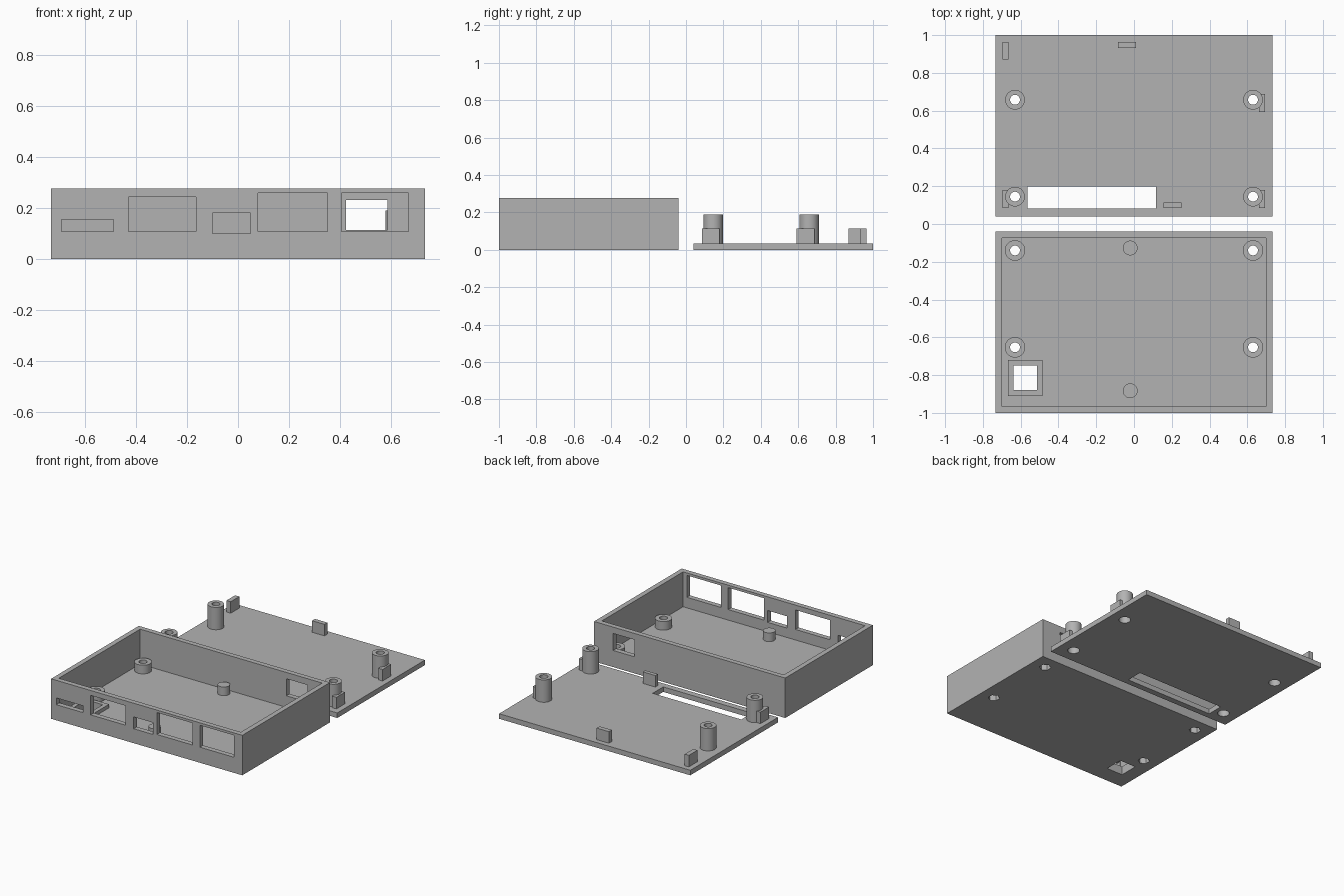
import bpy, math

cube = bpy.data.objects.get("Cube")
if cube:
    bpy.data.objects.remove(cube, do_unlink=True)

grey = bpy.data.materials.new("case_grey")
grey.use_nodes = True
colour = (0.45, 0.45, 0.45, 1)
grey.diffuse_color = colour
grey.node_tree.nodes["Principled BSDF"].inputs["Base Color"].default_value = colour


def block(name, x, y, z):
    """Box from three (min, max) ranges."""
    bpy.ops.mesh.primitive_cube_add(size=1)
    ob = bpy.context.object
    ob.name = name
    for v in ob.data.vertices:
        v.co = [(r[0] + r[1]) / 2 + c * (r[1] - r[0]) for r, c in zip((x, y, z), v.co)]
    return ob


def cylinder(name, centre, radius, z, sides=48):
    bpy.ops.mesh.primitive_cylinder_add(
        vertices=sides, radius=radius, depth=z[1] - z[0],
        location=(*centre, (z[0] + z[1]) / 2))
    bpy.context.object.name = name
    return bpy.context.object


def combine(body, tool, operation):
    """Apply a boolean and discard the tool."""
    bpy.context.view_layer.objects.active = body
    mod = body.modifiers.new("join", "BOOLEAN")
    mod.operation, mod.object, mod.solver = operation, tool, "EXACT"
    bpy.ops.object.modifier_apply(modifier=mod.name)
    bpy.data.objects.remove(tool, do_unlink=True)


def cut(body, tool):
    combine(body, tool, "DIFFERENCE")


def add(body, tool):
    combine(body, tool, "UNION")


def finish(body):
    body.data.materials.clear()
    body.data.materials.append(grey)
    bpy.ops.object.select_all(action="DESELECT")
    body.select_set(True)
    bpy.context.view_layer.objects.active = body
    bpy.ops.object.shade_smooth_by_angle(angle=math.radians(30))


W, GAP, WALL, HEIGHT = 0.733, 0.04, 0.035, 0.277
POST_X = (-0.63, 0.63)
BELOW = -0.1

# Open tray
tray = block("tray", (-W, W), (-1, -GAP), (0, HEIGHT))
cut(tray, block("cavity", (-W + WALL, W - WALL), (-1 + WALL, -GAP - WALL), (WALL, 1)))

# Port windows in the front wall
for x, z in [((-0.693, -0.489), (0.108, 0.155)), ((-0.43, -0.164), (0.108, 0.243)),
             ((-0.1, 0.05), (0.1, 0.182)), ((0.078, 0.352), (0.108, 0.26)),
             ((0.407, 0.669), (0.108, 0.26))]:
    cut(tray, block("port", x, (-1.1, -0.95), z))

# Window in the back wall
cut(tray, block("back_port", (0.423, 0.587), (-0.1, 0), (0.115, 0.233)))

# Tray bosses with hexagonal nut pockets underneath, and solid pins
for x in POST_X:
    for y in (-0.14, -0.653):
        add(tray, cylinder("boss", (x, y), 0.054, (0.01, 0.095)))
        cut(tray, cylinder("bore", (x, y), 0.026, (BELOW, 0.3)))
        cut(tray, cylinder("nut_pocket", (x, y), 0.038, (BELOW, 0.05), 6))
for y in (-0.127, -0.883):
    add(tray, cylinder("pin", (-0.02, y), 0.039, (0.01, 0.095)))

# Square opening with a raised rim
add(tray, block("rim", (-0.667, -0.485), (-0.91, -0.72), (0.01, 0.06)))
cut(tray, block("opening", (-0.638, -0.513), (-0.88, -0.748), (BELOW, 0.2)))
finish(tray)

# Flat lid with a long slot
lid = block("lid", (-W, W), (GAP, 1), (0, WALL))
cut(lid, block("slot", (-0.563, 0.117), (0.082, 0.198), (BELOW, 0.2)))

# Locating tabs around the lid edge
LEFT, RIGHT = (-0.697, -0.665), (0.661, 0.694)
for x, y in [(LEFT, (0.87, 0.964)), (LEFT, (0.086, 0.18)),
             (RIGHT, (0.592, 0.687)), (RIGHT, (0.086, 0.18)),
             ((-0.084, 0.01), (0.932, 0.964)), ((0.156, 0.252), (0.086, 0.113))]:
    add(lid, block("tab", x, y, (0.01, 0.115)))

# Lid posts with round screw-head pockets underneath
for x in POST_X:
    for y in (0.145, 0.658):
        add(lid, cylinder("post", (x, y), 0.052, (0.01, 0.19)))
        cut(lid, cylinder("bore", (x, y), 0.026, (BELOW, 0.3)))
        cut(lid, cylinder("screw_pocket", (x, y), 0.038, (BELOW, 0.06)))
finish(lid)
